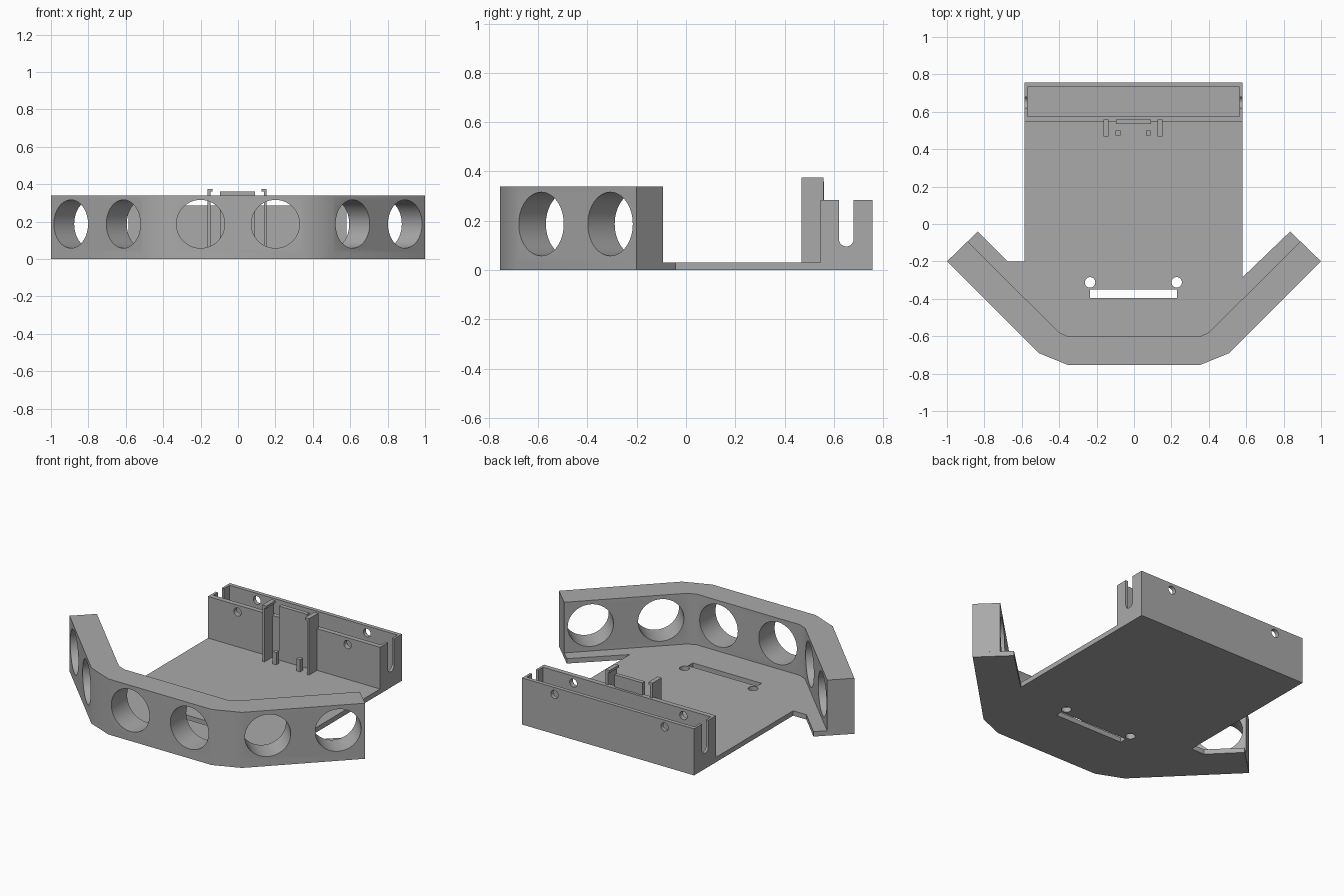
import bpy, bmesh, math
from mathutils import Matrix, Vector

if "Cube" in bpy.data.objects:
    bpy.data.objects.remove(bpy.data.objects["Cube"])

grey = bpy.data.materials.new("matte grey")
grey.diffuse_color = (0.40, 0.40, 0.40, 1)
grey.use_nodes = True
grey.node_tree.nodes["Principled BSDF"].inputs["Base Color"].default_value = grey.diffuse_color


def finish(name, bm):
    bmesh.ops.recalc_face_normals(bm, faces=bm.faces)
    me = bpy.data.meshes.new(name)
    bm.to_mesh(me)
    bm.free()
    me.materials.append(grey)
    ob = bpy.data.objects.new(name, me)
    bpy.context.collection.objects.link(ob)
    return ob


def prism(name, outline, z0, z1):
    """Extrude a plan outline from z0 to z1."""
    bm = bmesh.new()
    face = bm.faces.new([bm.verts.new((x, y, z0)) for x, y in outline])
    new = bmesh.ops.extrude_face_region(bm, geom=[face])["geom"]
    bmesh.ops.translate(bm, vec=(0, 0, z1 - z0),
                        verts=[v for v in new if isinstance(v, bmesh.types.BMVert)])
    return finish(name, bm)


def box(name, x0, x1, y0, y1, z0, z1):
    return prism(name, [(x0, y0), (x1, y0), (x1, y1), (x0, y1)], z0, z1)


def rod(name, centre, axis, radius, length, sides=48):
    bm = bmesh.new()
    turn = Vector((0, 0, 1)).rotation_difference(Vector(axis)).to_matrix().to_4x4()
    bmesh.ops.create_cone(bm, cap_ends=True, segments=sides, radius1=radius,
                          radius2=radius, depth=length,
                          matrix=Matrix.Translation(centre) @ turn)
    return finish(name, bm)


def cut(ob, cutters):
    """Subtract the cutters, keep the result, smooth only the round bores."""
    for c in cutters:
        m = ob.modifiers.new("cut", 'BOOLEAN')
        m.operation, m.solver, m.object = 'DIFFERENCE', 'EXACT', c
    bpy.context.view_layer.update()
    deps = bpy.context.evaluated_depsgraph_get()
    me = bpy.data.meshes.new_from_object(ob.evaluated_get(deps))
    ob.modifiers.clear()
    ob.data = me
    for c in cutters:
        bpy.data.objects.remove(c)
    bpy.ops.object.select_all(action='DESELECT')
    ob.select_set(True)
    bpy.context.view_layer.objects.active = ob
    bpy.ops.object.shade_smooth_by_angle(angle=math.radians(30))


FLOOR, L, R = 0.03, -0.585, 0.58
outer = [(-1, -0.2), (-0.51, -0.69), (-0.35, -0.755),
         (0.35, -0.755), (0.51, -0.69), (1, -0.2)]

# Base plate with a cable slot and two pin holes
floor = prism("base_plate", outer + [
    (0.835, -0.04), (R, -0.285), (R, 0.757), (L, 0.757),
    (L, -0.2), (-0.675, -0.2), (-0.835, -0.04)], 0, FLOOR)
cut(floor, [box("slot", -0.235, 0.23, -0.395, -0.35, -0.1, 0.1),
            rod("pin_l", (-0.235, -0.312, 0), (0, 0, 1), 0.028, 0.2, 32),
            rod("pin_r", (0.228, -0.312, 0), (0, 0, 1), 0.028, 0.2, 32)])

# Angled front wall with six round sensor openings
wall = prism("front_wall", outer + [
    (0.89, -0.093), (0.4, -0.58), (0.35, -0.602),
    (-0.35, -0.602), (-0.4, -0.58), (-0.89, -0.093)], FLOOR, 0.34)
bores = []
for s in (-1, 1):
    for x, y, axis in ((0.2, -0.68, (0, 1, 0)),
                       (0.613, -0.587, (-s, 1, 0)), (0.893, -0.307, (-s, 1, 0))):
        bores.append(rod("bore", (s * x, y, 0.187), axis, 0.129, 0.5, 64))
cut(wall, bores)

# Rear trough: open pocket, U notches in the ends, screw holes through both walls
trough = box("rear_trough", L, R, 0.545, 0.757, FLOOR, 0.285)
cut(trough, [box("pocket", L + 0.015, R - 0.015, 0.575, 0.733, FLOOR + 0.002, 0.5),
             box("notch", -0.8, 0.8, 0.62, 0.68, 0.126, 0.5),
             rod("notch_round", (0, 0.65, 0.126), (1, 0, 0), 0.03, 1.6, 32),
             rod("screw_l", (-0.385, 0.65, 0.243), (0, 1, 0), 0.025, 0.5, 32),
             rod("screw_r", (0.36, 0.65, 0.243), (0, 1, 0), 0.025, 0.5, 32)])

# Clip holder: two hooked posts, a back plate and two small stops
for s, side in ((-1, "left"), (1, "right")):
    cx = -0.005

    def block(name, a, b, *rest):
        x0, x1 = sorted((cx + s * a, cx + s * b))
        box(side + name, x0, x1, *rest)

    block("_post", 0.143, 0.158, 0.468, 0.558, FLOOR, 0.36)
    block("_post_hook", 0.131, 0.158, 0.468, 0.558, 0.36, 0.375)
    block("_stop", 0.068, 0.094, 0.474, 0.5, FLOOR, 0.105)
box("clip_back_plate", -0.097, 0.092, 0.535, 0.56, FLOOR, 0.36)
